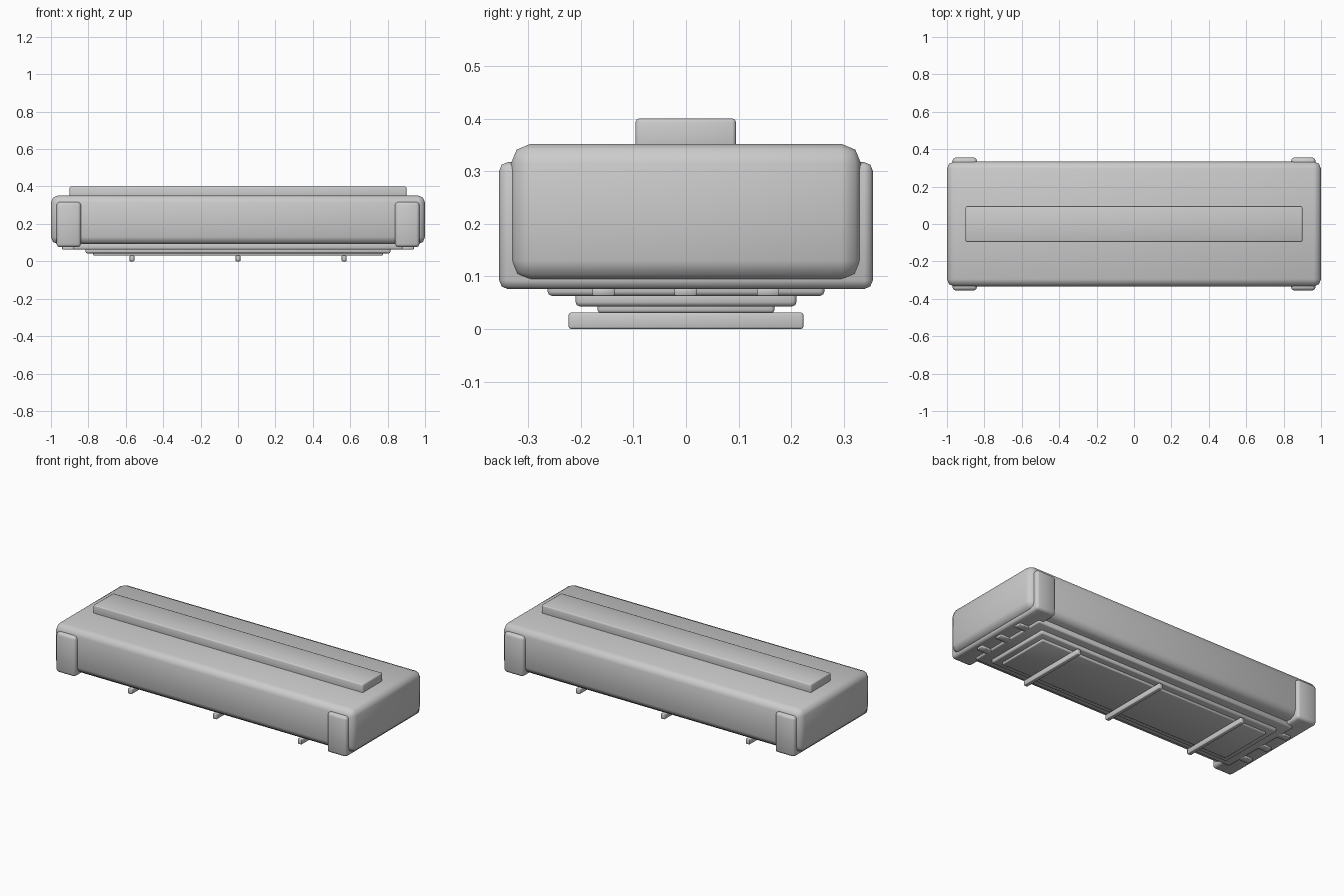
import bpy, math

if "Cube" in bpy.data.objects:
    bpy.data.objects.remove(bpy.data.objects["Cube"])

grey = bpy.data.materials.new("plain grey")
grey.diffuse_color = (0.6, 0.6, 0.6, 1)
grey.use_nodes = True
grey.node_tree.nodes["Principled BSDF"].inputs["Base Color"].default_value = grey.diffuse_color


def box(name, x, y, z, bevel, segments=2):
    """Rounded box from (min, max) ranges on each axis."""
    lo, hi = zip(x, y, z)
    bpy.ops.mesh.primitive_cube_add(size=1, location=[(a + b) / 2 for a, b in zip(lo, hi)])
    ob = bpy.context.object
    ob.name = name
    ob.scale = [b - a for a, b in zip(lo, hi)]
    bpy.ops.object.transform_apply(location=False, rotation=False, scale=True)
    if bevel:
        mod = ob.modifiers.new("round", 'BEVEL')
        mod.width = bevel
        mod.segments = segments
        mod.limit_method = 'NONE'
        bpy.ops.object.modifier_apply(modifier=mod.name)
    bpy.ops.object.shade_smooth_by_angle(angle=math.radians(50))
    ob.data.materials.append(grey)
    return ob


# main housing and raised strip on top
box("housing", (-1, 1), (-0.333, 0.333), (0.092, 0.352), 0.038)
box("top_strip", (-0.9, 0.9), (-0.096, 0.095), (0.33, 0.4), 0.007)

# stepped plates underneath
box("upper_plate", (-0.88, 0.88), (-0.263, 0.263), (0.063, 0.1), 0.008)
box("middle_plate", (-0.815, 0.815), (-0.21, 0.21), (0.043, 0.075), 0.008)
box("lower_plate", (-0.775, 0.775), (-0.168, 0.168), (0.03, 0.055), 0.006)

# end bands and the small tabs across them
for side, s in (("left", -1), ("right", 1)):
    box(side + "_end_band", sorted((s * 0.84, s * 0.97)), (-0.355, 0.355), (0.076, 0.317), 0.016)
    for i, y in enumerate((-0.157, -0.001, 0.156)):
        box(f"{side}_tab_{i + 1}", sorted((s * 0.86, s * 0.94)),
            (y - 0.021, y + 0.021), (0.063, 0.08), 0.002, 1)

# cross bars that the model stands on
for i, x in enumerate((-0.567, 0, 0.567)):
    box(f"cross_bar_{i + 1}", (x - 0.0125, x + 0.0125), (-0.223, 0.223), (0, 0.031), 0.004)
